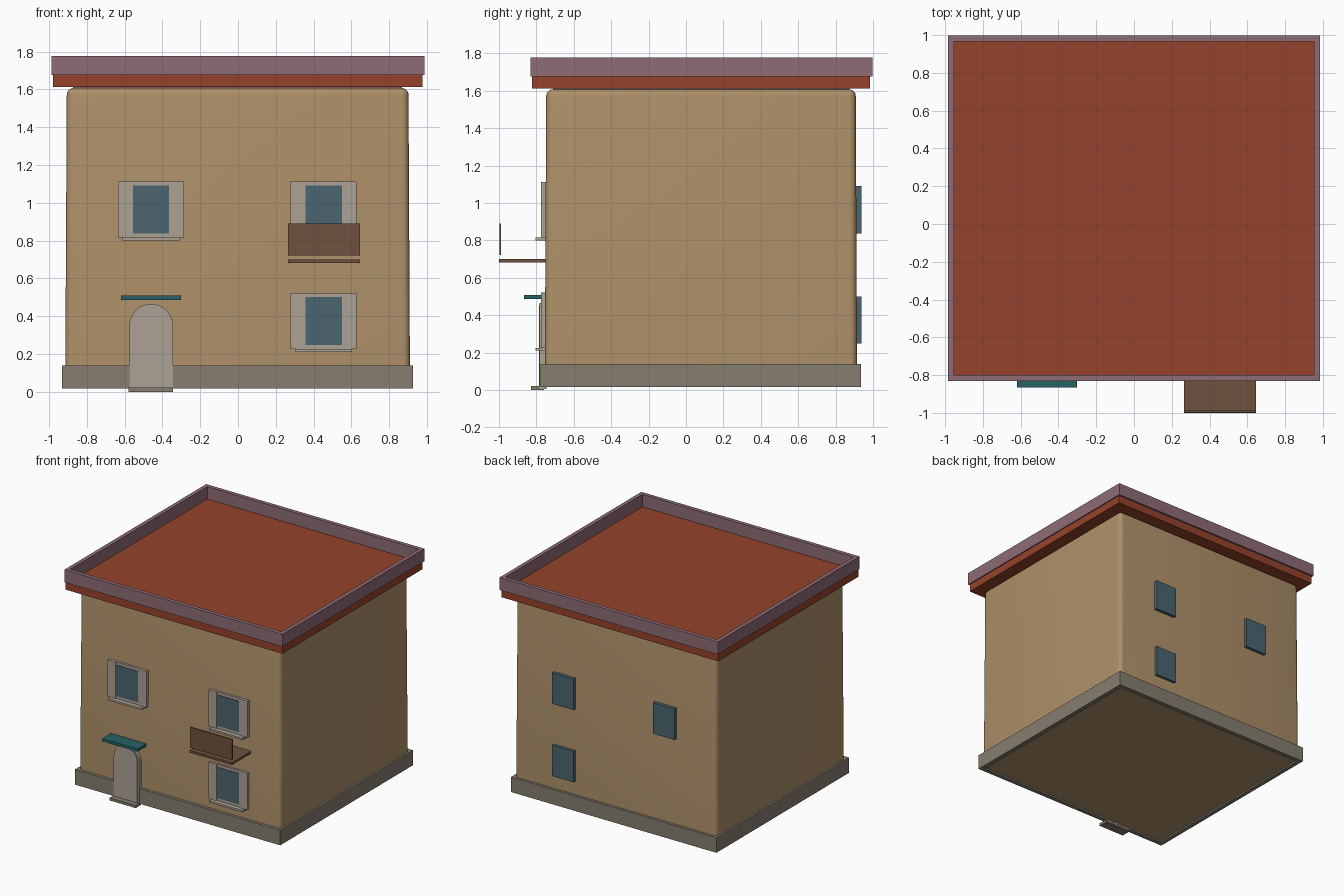
import bpy, bmesh, math

if "Cube" in bpy.data.objects:
    bpy.data.objects.remove(bpy.data.objects["Cube"])


def mat(name, rgb):
    m = bpy.data.materials.new(name)
    m.diffuse_color = (*rgb, 1)
    m.use_nodes = True
    m.node_tree.nodes["Principled BSDF"].inputs["Base Color"].default_value = m.diffuse_color
    return m


WALL = mat("wall", (0.42, 0.28, 0.14))
STONE = mat("stone", (0.24, 0.21, 0.16))
RED = mat("roof_red", (0.30, 0.055, 0.025))
MAUVE = mat("mauve", (0.27, 0.15, 0.18))
TRIM = mat("trim", (0.42, 0.36, 0.30))
GLASS = mat("glass", (0.07, 0.13, 0.16))
WOOD = mat("wood", (0.16, 0.085, 0.05))
TEAL = mat("teal", (0.02, 0.12, 0.13))


def finish(name, bm, m):
    bmesh.ops.recalc_face_normals(bm, faces=bm.faces)
    me = bpy.data.meshes.new(name)
    bm.to_mesh(me)
    bm.free()
    me.materials.append(m)
    ob = bpy.data.objects.new(name, me)
    bpy.context.collection.objects.link(ob)
    return ob


def box(name, x, y, z, m):
    bm = bmesh.new()
    bmesh.ops.create_cube(bm, size=1)
    for v in bm.verts:
        v.co = [r[0] if c < 0 else r[1] for c, r in zip(v.co, (x, y, z))]
    return finish(name, bm, m)


def ring(name, x, y, z, t, m):
    """Rectangular wall loop of thickness t, open at top and bottom."""
    bm = bmesh.new()
    loops = []
    for h, d in ((z[0], 0), (z[1], 0), (z[1], t), (z[0], t)):
        loops.append([bm.verts.new(p) for p in (
            (x[0] + d, y[0] + d, h), (x[1] - d, y[0] + d, h),
            (x[1] - d, y[1] - d, h), (x[0] + d, y[1] - d, h))])
    for i in range(4):
        a, b = loops[i], loops[(i + 1) % 4]
        for k in range(4):
            n = (k + 1) % 4
            bm.faces.new((a[k], a[n], b[n], b[k]))
    return finish(name, bm, m)


# slightly tapered body with rounded top and corners
body = box("house_body", (-0.914, 0.91), (-0.755, 0.915), (0.03, 1.607), WALL)
for v in body.data.vertices:
    if v.co.z > 1:
        v.co.x *= 0.991
        v.co.y = 0.08 + (v.co.y - 0.08) * 0.991
bm = bmesh.new()
bm.from_mesh(body.data)
edges = [e for e in bm.edges if max(v.co.z for v in e.verts) > 1]
bmesh.ops.bevel(bm, geom=edges, offset=0.035, segments=5, profile=0.5, affect='EDGES')
bm.to_mesh(body.data)
bm.free()
bpy.context.view_layer.objects.active = body
body.select_set(True)
bpy.ops.object.shade_smooth_by_angle()

# base and roof
ring("plinth", (-0.93, 0.926), (-0.778, 0.935), (0.017, 0.14), 0.035, STONE)
box("ceiling_plate", (-0.872, 0.868), (-0.712, 0.875), (1.59, 1.616), MAUVE)
box("roof_slab", (-0.98, 0.977), (-0.823, 0.983), (1.612, 1.676), RED)
ring("parapet", (-0.986, 0.986), (-0.832, 0.998), (1.675, 1.777), 0.032, MAUVE)


# front windows: backing frame, shutters, glass, sill
def window(name, cx, z0):
    box(name + "_frame", (cx - 0.115, cx + 0.115), (-0.768, -0.745), (z0, z0 + 0.297), TRIM)
    box(name + "_glass", (cx - 0.096, cx + 0.096), (-0.772, -0.75), (z0 + 0.022, z0 + 0.275), GLASS)
    for side, s in (("left", -1), ("right", 1)):
        xs = sorted((cx + s * 0.105, cx + s * 0.175))
        box(f"{name}_{side}_shutter", xs, (-0.775, -0.748), (z0, z0 + 0.297), TRIM)
    box(name + "_sill", (cx - 0.15, cx + 0.15), (-0.805, -0.748), (z0 - 0.015, z0), TRIM)


window("upper_left_window", -0.46, 0.815)
window("upper_right_window", 0.453, 0.815)
window("lower_right_window", 0.453, 0.225)

# rear windows are plain glass
for i, (cx, z0) in enumerate(((-0.455, 0.838), (0.457, 0.838), (0.457, 0.248))):
    box(f"rear_window_{i + 1}", (cx - 0.097, cx + 0.097), (0.9, 0.937), (z0, z0 + 0.253), GLASS)


# arched door
def arch(name, cx, r, z0, zs, y0, y1, m):
    bm = bmesh.new()
    pts = [(cx + r, z0)]
    pts += [(cx + r * math.cos(a * math.pi / 16), zs + r * math.sin(a * math.pi / 16)) for a in range(17)]
    pts += [(cx - r, z0)]
    f = bm.faces.new([bm.verts.new((x, y1, z)) for x, z in pts])
    geo = bmesh.ops.extrude_face_region(bm, geom=[f])["geom"]
    for v in geo:
        if isinstance(v, bmesh.types.BMVert):
            v.co.y = y0
    if not f.is_valid or len(bm.faces) == len(pts) + 1:
        bm.faces.new([v for v in bm.verts if abs(v.co.y - y1) < 1e-6])
    return finish(name, bm, m)


arch("door_frame", -0.46, 0.115, 0.005, 0.35, -0.782, -0.745, TRIM)
arch("door_panel", -0.46, 0.1, 0.005, 0.353, -0.786, -0.75, TRIM)
box("door_step", (-0.58, -0.345), (-0.828, -0.76), (0.0, 0.022), STONE)
box("door_canopy", (-0.62, -0.302), (-0.866, -0.75), (0.486, 0.509), TEAL)

# balcony
box("balcony_floor", (0.264, 0.645), (-1.0, -0.75), (0.682, 0.701), WOOD)
box("balcony_rail", (0.264, 0.645), (-0.998, -0.988), (0.722, 0.89), WOOD)
